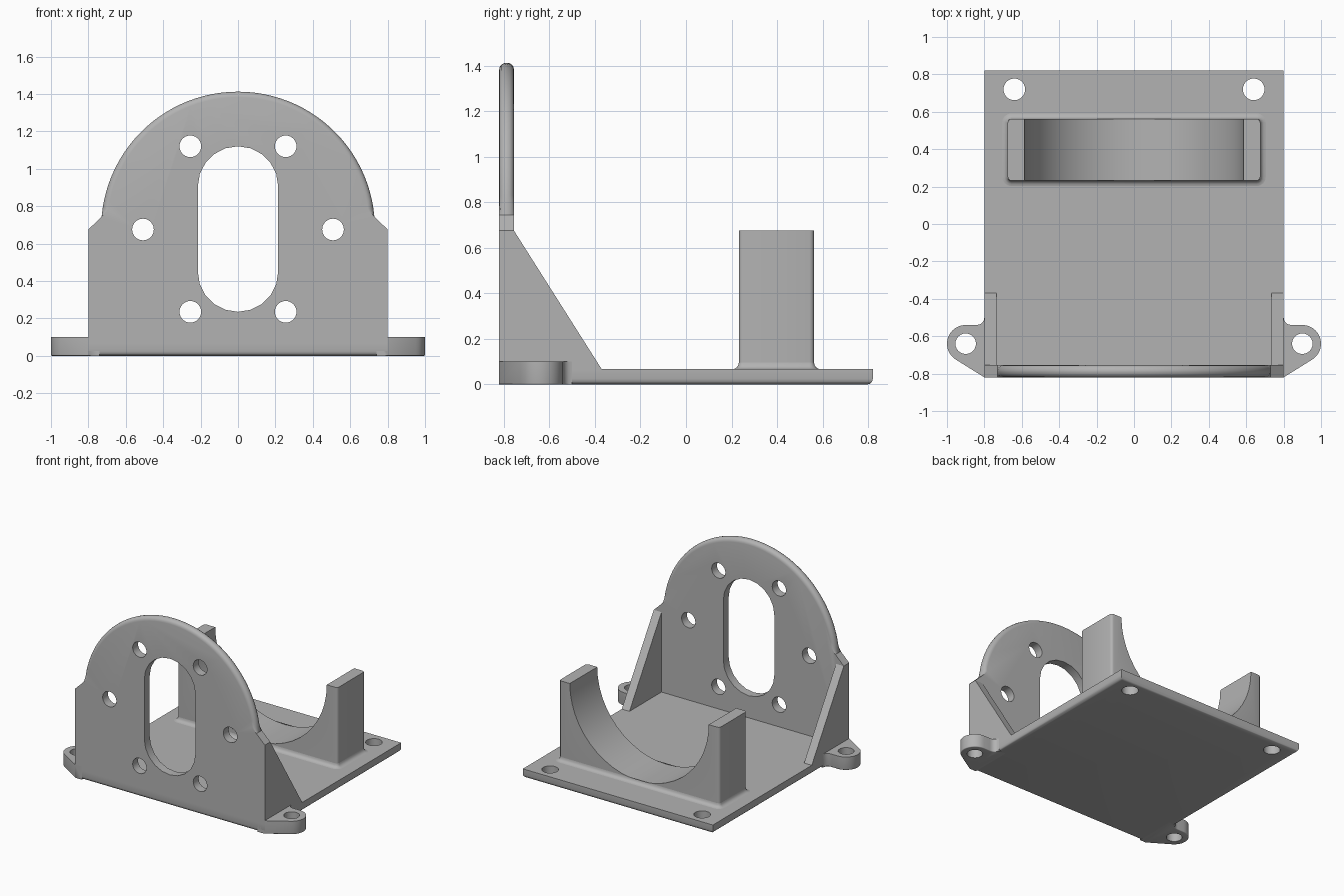
import bpy, bmesh
from math import sin, cos, radians
from mathutils import Vector

cube = bpy.data.objects.get("Cube")
if cube:
    bpy.data.objects.remove(cube, do_unlink=True)

GREY = (0.45, 0.45, 0.45, 1.0)
mat = bpy.data.materials.new("plain_grey")
mat.use_nodes = True
mat.diffuse_color = GREY
mat.node_tree.nodes["Principled BSDF"].inputs["Base Color"].default_value = GREY

# Maps a profile point and a depth into space, by extrusion axis
PLACE = {
    "x": lambda a, b, d: (d, a, b),
    "y": lambda a, b, d: (a, d, b),
    "z": lambda a, b, d: (a, b, d),
}


def arc(cx, cy, r, start, end, steps):
    angles = [radians(start + (end - start) * i / steps) for i in range(steps + 1)]
    return [(cx + r * cos(t), cy + r * sin(t)) for t in angles]


def rect(x0, x1, y0, y1):
    return [(x0, y0), (x1, y0), (x1, y1), (x0, y1)]


def prism(name, profile, axis, lo, hi, bevel=0, rule=None, segments=3):
    """Extrude a profile and round the edges whose two ends satisfy the rule."""
    bm = bmesh.new()
    place = PLACE[axis]
    ends = [[bm.verts.new(place(a, b, d)) for a, b in profile] for d in (lo, hi)]
    bm.faces.new(ends[0])
    bm.faces.new(ends[1])
    n = len(profile)
    for i in range(n):
        j = (i + 1) % n
        bm.faces.new((ends[0][i], ends[0][j], ends[1][j], ends[1][i]))
    bmesh.ops.recalc_face_normals(bm, faces=bm.faces)
    if bevel:
        edges = [e for e in bm.edges if rule(e.verts[0].co, e.verts[1].co)]
        bmesh.ops.bevel(bm, geom=edges, offset=bevel, segments=segments,
                        profile=0.5, affect="EDGES", clamp_overlap=True)
        bmesh.ops.recalc_face_normals(bm, faces=bm.faces)
    return finish(name, bm)


def finish(name, bm):
    mesh = bpy.data.meshes.new(name)
    bm.to_mesh(mesh)
    bm.free()
    mesh.materials.append(mat)
    obj = bpy.data.objects.new(name, mesh)
    bpy.context.collection.objects.link(obj)
    return obj


def activate(obj):
    bpy.ops.object.select_all(action="DESELECT")
    obj.select_set(True)
    bpy.context.view_layer.objects.active = obj


def cut(obj, cutters):
    for cutter in cutters:
        mod = obj.modifiers.new("cut", "BOOLEAN")
        mod.operation, mod.solver, mod.object = "DIFFERENCE", "EXACT", cutter
        activate(obj)
        bpy.ops.object.modifier_apply(modifier=mod.name)
        bpy.data.objects.remove(cutter, do_unlink=True)


def drill(x, y, axis, lo, hi, r=0.058):
    return prism("drill", arc(x, y, r, 0, 345, 23), axis, lo, hi)


FRONT, BACK, FLOOR, WALL = -0.82, 0.82, 0.067, -0.755
parts = []

# Base plate, rounded along its bottom edges, with two mounting holes
base = prism("base_plate", rect(-0.8, 0.8, FRONT, BACK), "z", 0, FLOOR, 0.025,
             lambda p, q: p.z == q.z == 0)
cut(base, [drill(s * 0.64, 0.72, "z", -0.1, 0.2) for s in (-1, 1)])
parts.append(base)

# Upright plate with a round, full-radius top
outline = ([(-0.8, FLOOR), (0.8, FLOOR), (0.8, 0.675)]
           + arc(0, 0.68, 0.732, 5, 175, 48) + [(-0.8, 0.675)])
plate = prism("upright_plate", outline, "y", FRONT, WALL, 0.03,
              lambda p, q: min(p.z, q.z) > 0.7 and p.y == q.y, 4)
slot = arc(0, 0.905, 0.215, 0, 180, 10) + arc(0, 0.45, 0.215, 180, 360, 10)
spots = [(0.255, 0.235), (0.255, 1.12), (0.508, 0.675)]
cutters = [prism("slot", slot, "y", -1, -0.6)]
cutters += [drill(s * x, z, "y", -1, -0.6) for x, z in spots for s in (-1, 1)]
cut(plate, cutters)
parts.append(plate)

# Side gussets and mounting ears
for side, s in (("right", -1), ("left", 1)):
    wedge = [(WALL, FLOOR), (-0.37, FLOOR), (WALL, 0.675)]
    parts.append(prism(side + "_gusset", wedge, "x", s * 0.735, s * 0.8))
    ear_outline = ([(0.74, FRONT), (0.8, FRONT)] + arc(0.9, -0.64, 0.1, -60, 90, 14)
                   + [(0.85, -0.54)] + arc(0.84, -0.5, 0.04, 270, 180, 4) + [(0.74, -0.5)])
    ear = prism(side + "_ear", [(s * x, y) for x, y in ear_outline], "z", 0, 0.1, 0.025,
                lambda p, q: p.z == q.z == 0 and max(abs(p.x), abs(q.x)) > 0.805)
    cut(ear, [drill(s * 0.9, -0.64, "z", -0.1, 0.2, 0.055)])
    parts.append(ear)

# Cradle block with a half-round seat
seat = rect(-0.675, 0.675, FLOOR, 0.675)[:3] + arc(0, 0.675, 0.585, 0, -180, 24) + [(-0.675, 0.675)]
parts.append(prism("cradle", seat, "y", 0.232, 0.562, 0.02,
                   lambda p, q: abs(p.x) == abs(q.x) and abs(p.x) > 0.67
                   and p.y == q.y and p.z != q.z))

# Curved fillet around the foot of the cradle
bm = bmesh.new()
R = 0.03
rings = []
for i in range(5):
    t = radians(90 * i / 4)
    grow, z = R * (1 - sin(t)), FLOOR + R * (1 - cos(t))
    corners = [(0.655, 0.542, 0), (-0.655, 0.542, 90), (-0.655, 0.252, 180), (0.655, 0.252, 270)]
    pts = [p for cx, cy, a in corners for p in arc(cx, cy, 0.02 + grow, a, a + 90, 4)]
    rings.append([bm.verts.new(Vector((x, y, z))) for x, y in pts])
for low, high in zip(rings, rings[1:]):
    for i in range(len(low)):
        j = (i + 1) % len(low)
        bm.faces.new((low[i], low[j], high[j], high[i]))
parts.append(finish("cradle_fillet", bm))

for part in parts:
    activate(part)
    bpy.ops.object.shade_smooth_by_angle(angle=radians(35))
